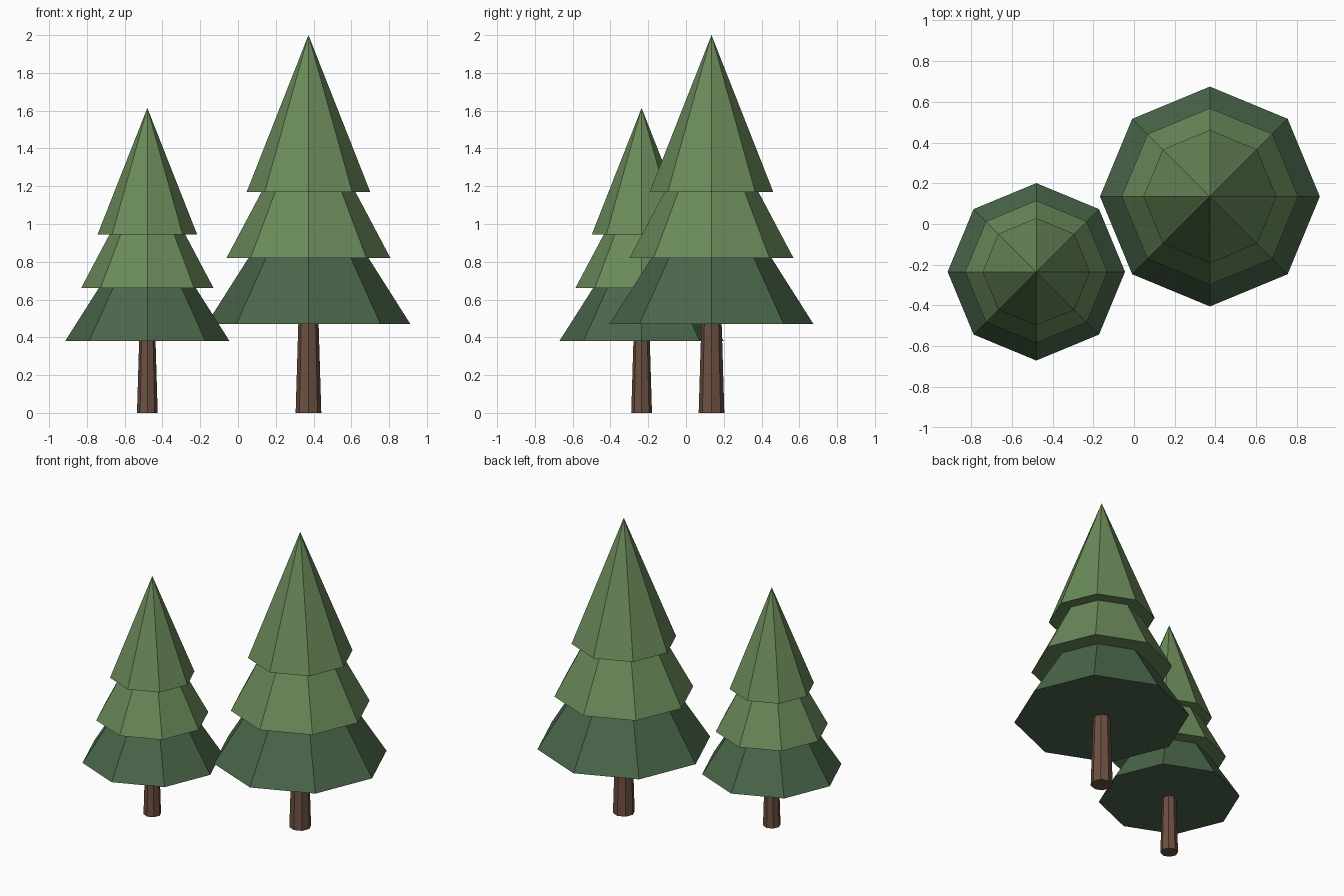
import bpy
import bmesh
from math import cos, sin, tau

cube = bpy.data.objects.get("Cube")
if cube:
    bpy.data.objects.remove(cube, do_unlink=True)


def make_material(name, rgb):
    mat = bpy.data.materials.new(name)
    mat.use_nodes = True
    mat.diffuse_color = (*rgb, 1)
    mat.node_tree.nodes["Principled BSDF"].inputs["Base Color"].default_value = (*rgb, 1)
    return mat


light_green = make_material("light green needles", (0.145, 0.255, 0.102))
dark_green = make_material("dark green needles", (0.068, 0.133, 0.068))
brown = make_material("brown bark", (0.15, 0.08, 0.053))

SIDES = 8


def tapered_part(name, mat, low, high, scale, centre):
    """Closed eight-sided taper between two (radius, z) rings; zero radius gives a point."""
    bm = bmesh.new()

    def ring(radius, z):
        count = SIDES if radius else 1
        return [bm.verts.new((radius * cos(tau * i / SIDES), radius * sin(tau * i / SIDES), z))
                for i in range(count)]

    base, top = ring(*low), ring(*high)
    bm.faces.new(base[::-1])
    if len(top) > 1:
        bm.faces.new(top)
    for i in range(SIDES):
        j = (i + 1) % SIDES
        if len(top) > 1:
            bm.faces.new((base[i], base[j], top[j], top[i]))
        else:
            bm.faces.new((base[i], base[j], top[0]))
    mesh = bpy.data.meshes.new(name)
    bm.to_mesh(mesh)
    bm.free()
    mesh.materials.append(mat)
    obj = bpy.data.objects.new(name, mesh)
    obj.location = (*centre, 0)
    obj.scale = (scale, scale, scale)
    bpy.context.collection.objects.link(obj)


# Part name, material, lower ring and upper ring of one full-size tree
PARTS = [
    ("trunk", brown, (0.068, 0), (0.053, 0.5)),
    ("lower_branches", dark_green, (0.54, 0.47), (0.305, 0.84)),
    ("middle_branches", light_green, (0.434, 0.82), (0.238, 1.19)),
    ("top_branches", light_green, (0.327, 1.17), (0, 2)),
]

# Large tree on the model's left, smaller one on its right
for tree, scale, centre in (("large_tree", 1, (0.373, 0.135)),
                            ("small_tree", 0.807, (-0.48, -0.235))):
    for part, mat, low, high in PARTS:
        tapered_part(f"{tree}_{part}", mat, low, high, scale, centre)
